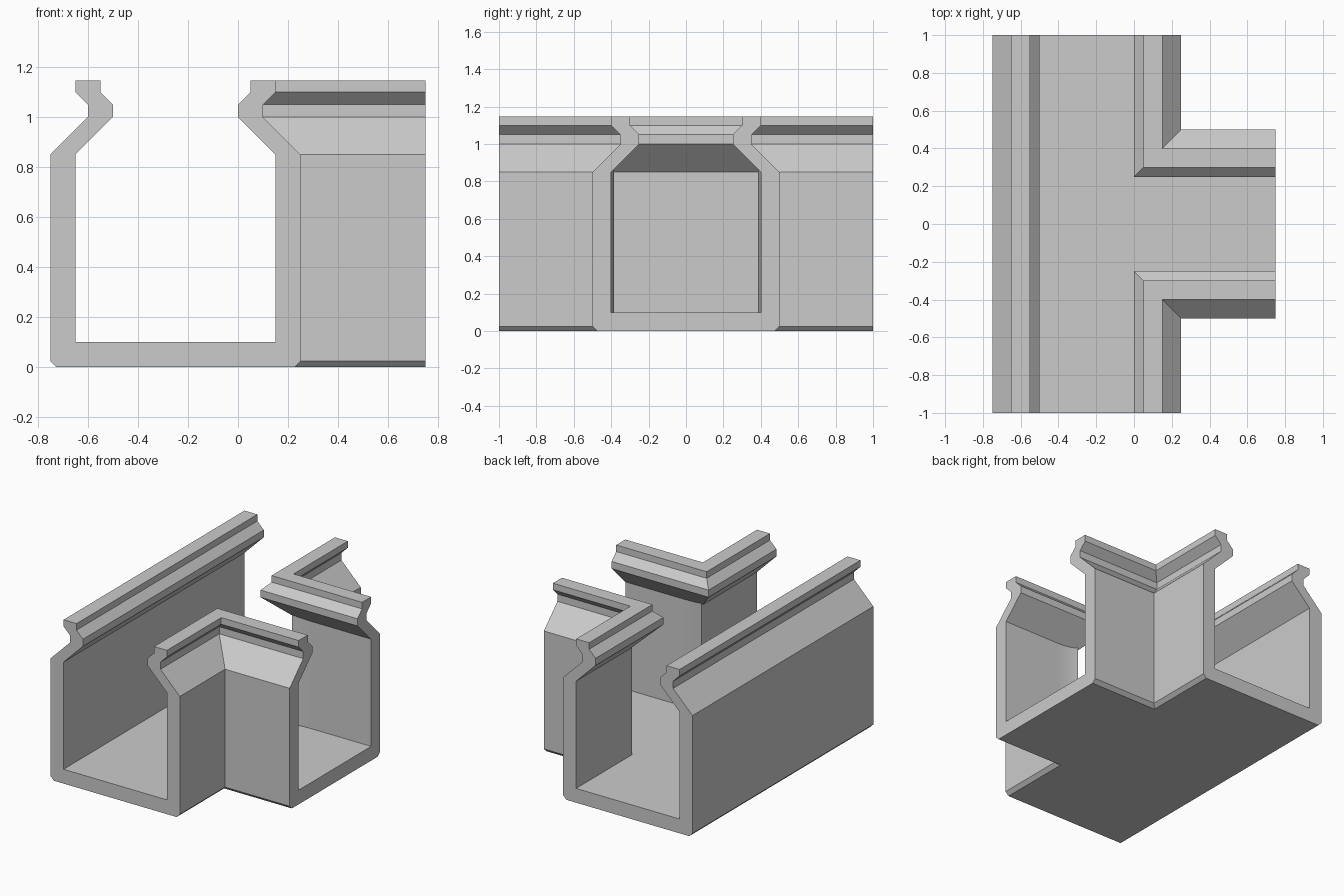
import bpy
import bmesh

cube = bpy.data.objects.get("Cube")
if cube:
    bpy.data.objects.remove(cube, do_unlink=True)

grey = bpy.data.materials.new("plain_grey")
grey.use_nodes = True
tone = (0.6, 0.6, 0.6, 1)
grey.diffuse_color = tone
grey.node_tree.nodes["Principled BSDF"].inputs["Base Color"].default_value = tone

# Main channel centre line and branch end
CX, END_X, END_Y = -0.25, 0.75, 1.0


def finish(bm, name):
    bmesh.ops.recalc_face_normals(bm, faces=bm.faces)
    mesh = bpy.data.meshes.new(name)
    bm.to_mesh(mesh)
    bm.free()
    mesh.materials.append(grey)
    obj = bpy.data.objects.new(name, mesh)
    bpy.context.collection.objects.link(obj)
    return obj


# Wall section: distance from the channel centre line, height
PROFILE = [(0.475, 0), (0.5, 0.025), (0.5, 0.85), (0.35, 1.0), (0.35, 1.05),
           (0.4, 1.1), (0.4, 1.146), (0.3, 1.146), (0.3, 1.1), (0.25, 1.05),
           (0.25, 1.0), (0.4, 0.85), (0.4, 0.1)]


def stations(d):
    """Plan outline of the tee at distance d from its centre lines."""
    return [(CX - d, END_Y), (CX - d, -END_Y), (CX + d, -END_Y), (CX + d, -d),
            (END_X, -d), (END_X, d), (CX + d, d), (CX + d, END_Y)]


def build_channel():
    bm = bmesh.new()
    rings = [[bm.verts.new((x, y, z)) for x, y in stations(d)] for d, z in PROFILE]
    columns = list(zip(*rings))
    # Walls with mitred inside corners
    for a, b in ((0, 1), (2, 3), (3, 4), (5, 6), (6, 7)):
        for k in range(len(PROFILE) - 1):
            bm.faces.new((columns[a][k], columns[b][k],
                          columns[b][k + 1], columns[a][k + 1]))
    # Open ends, underside and floor
    for a, b in ((1, 2), (4, 5), (7, 0)):
        bm.faces.new(columns[a] + columns[b][::-1])
    bm.faces.new(rings[0])
    bm.faces.new(rings[-1])
    return finish(bm, "tee_channel")


def build_flare(name, side):
    # Slight curved thickening of the branch wall where it meets the main channel
    bm = bmesh.new()
    steps = 6
    plan = [(0.15 + 0.15 * i / steps, 0.4 - 0.015 * (1 - i / steps) ** 2)
            for i in range(steps + 1)]
    plan += [(0.3, 0.41), (0.15, 0.41)]
    base = bm.faces.new([bm.verts.new((x, side * y, 0.09)) for x, y in plan])
    made = bmesh.ops.extrude_face_region(bm, geom=[base])["geom"]
    tops = [v for v in made if isinstance(v, bmesh.types.BMVert)]
    bmesh.ops.translate(bm, verts=tops, vec=(0, 0, 0.775))
    obj = finish(bm, name)
    bpy.ops.object.select_all(action="DESELECT")
    obj.select_set(True)
    bpy.context.view_layer.objects.active = obj
    bpy.ops.object.shade_smooth_by_angle()


build_channel()
build_flare("front_corner_flare", -1)
build_flare("back_corner_flare", 1)
